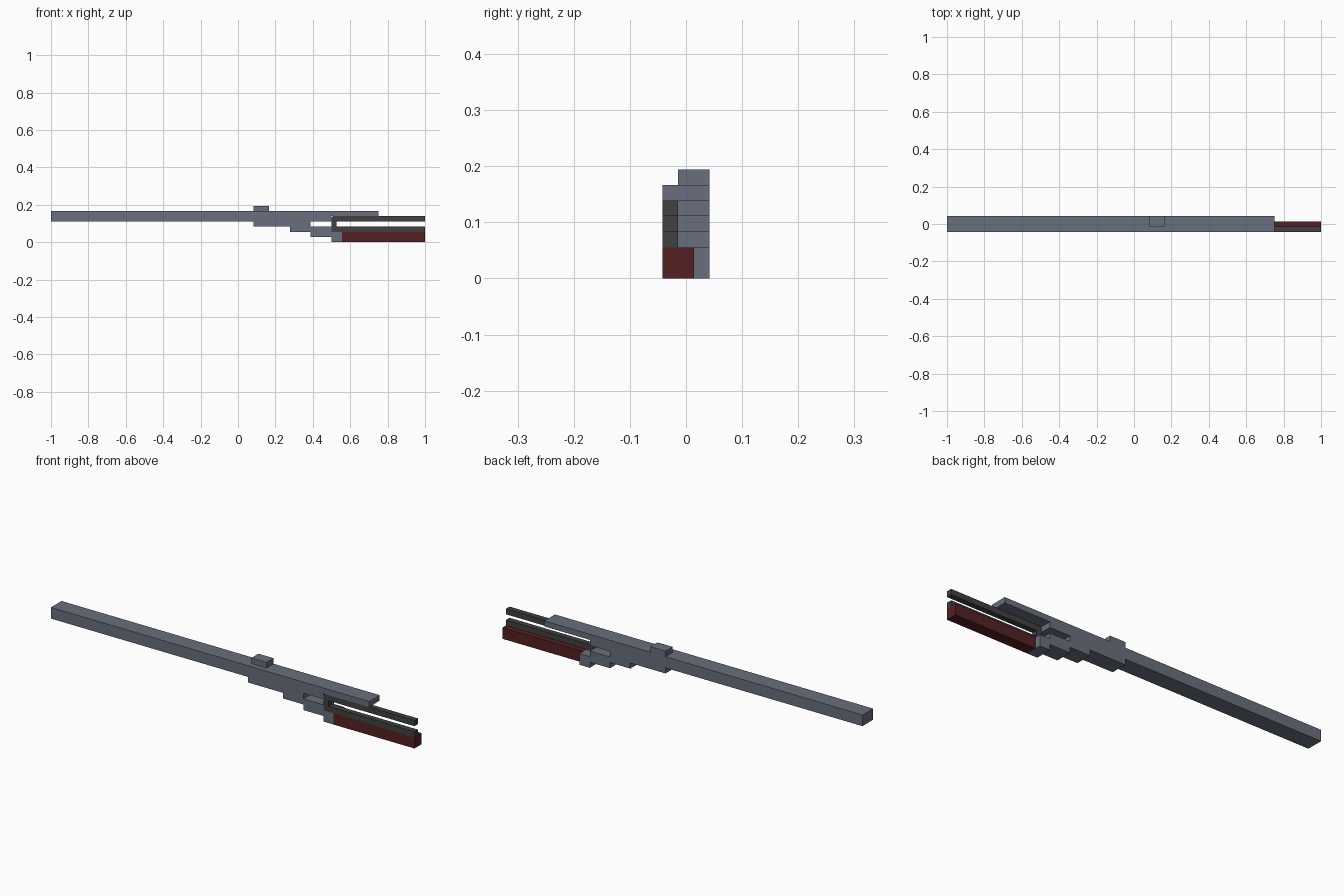
import bpy
import bmesh

default = bpy.data.objects.get("Cube")
if default:
    bpy.data.objects.remove(default, do_unlink=True)

U = 2 / 72  # grid unit: all parts snap to it


def material(name, rgb):
    m = bpy.data.materials.new(name)
    m.diffuse_color = (*rgb, 1)
    m.use_nodes = True
    bsdf = m.node_tree.nodes["Principled BSDF"]
    bsdf.inputs["Base Color"].default_value = (*rgb, 1)
    bsdf.inputs["Roughness"].default_value = 0.8
    return m


def extrude_profile(name, outline, y0, y1, mat):
    """Extrude an (x, z) outline given in grid units from y0 to y1."""
    bm = bmesh.new()
    face = bm.faces.new([bm.verts.new((x * U, y0 * U, z * U)) for x, z in outline])
    geom = bmesh.ops.extrude_face_region(bm, geom=[face])["geom"]
    verts = [g for g in geom if isinstance(g, bmesh.types.BMVert)]
    bmesh.ops.translate(bm, verts=verts, vec=(0, (y1 - y0) * U, 0))
    bmesh.ops.recalc_face_normals(bm, faces=bm.faces)
    mesh = bpy.data.meshes.new(name)
    bm.to_mesh(mesh)
    bm.free()
    mesh.materials.append(mat)
    obj = bpy.data.objects.new(name, mesh)
    bpy.context.collection.objects.link(obj)
    return obj


def rect(x0, x1, z0, z1):
    return [(x0, z0), (x1, z0), (x1, z1), (x0, z1)]


steel = material("blue grey steel", (0.138, 0.159, 0.205))
dark = material("dark grey metal", (0.051, 0.053, 0.050))
red = material("dark red grip", (0.089, 0.015, 0.017))

# Long bar with the stepped bracket below it
extrude_profile("stepped_bar", [
    (-36, 4), (3, 4), (3, 3), (10, 3), (10, 2), (14, 2), (14, 1),
    (18, 1), (18, 0), (20, 0), (20, 2), (18, 2), (18, 3), (14, 3),
    (14, 4), (18, 4), (18, 5), (27, 5), (27, 6), (-36, 6)],
    -1.5, 1.5, steel)

# Small block on top of the bar
extrude_profile("top_block", rect(3, 6, 6, 7), -0.5, 1.5, steel)

# Fork-shaped clip along the front side
extrude_profile("clip", [
    (18, 2), (36, 2), (36, 3), (19, 3), (19, 4), (36, 4), (36, 5),
    (18.3, 5), (18, 4.7)], -1.5, -0.5, dark)

# Grip block under the clip
extrude_profile("grip", rect(20, 36, 0, 2), -1.5, 0.5, red)
